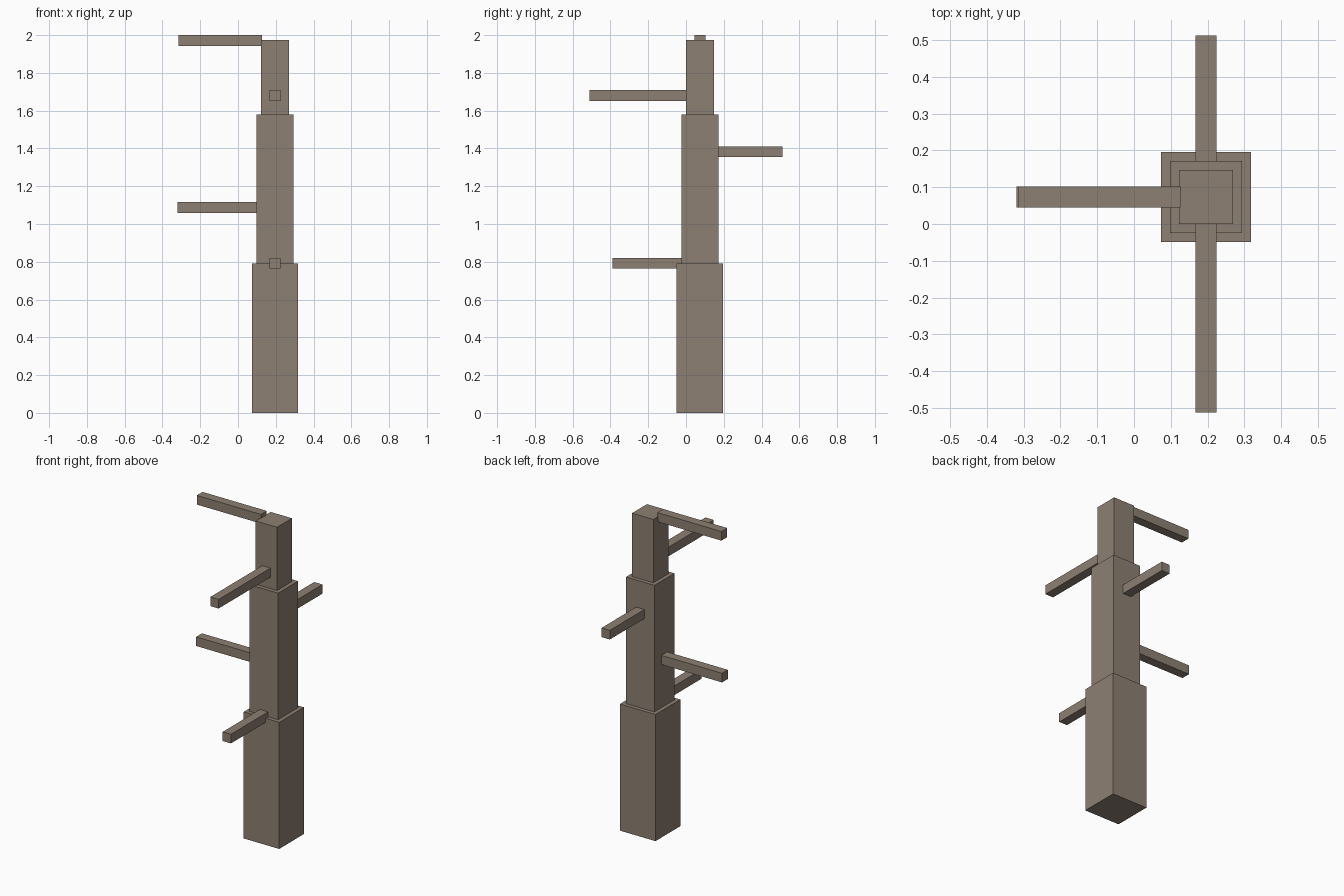
import bpy

if "Cube" in bpy.data.objects:
    bpy.data.objects.remove(bpy.data.objects["Cube"])

bark = bpy.data.materials.new("bark")
bark.diffuse_color = (0.27, 0.215, 0.17, 1)
bark.use_nodes = True
bark.node_tree.nodes["Principled BSDF"].inputs["Base Color"].default_value = bark.diffuse_color

CX, CY = 0.196, 0.0735   # trunk axis
T = 0.0285               # branch half thickness


def box(name, lo, hi):
    bpy.ops.mesh.primitive_cube_add(size=1, location=[(a + b) / 2 for a, b in zip(lo, hi)])
    ob = bpy.context.object
    ob.name = name
    ob.scale = [b - a for a, b in zip(lo, hi)]
    bpy.ops.object.transform_apply(location=False, rotation=False, scale=True)
    ob.data.materials.append(bark)


# Stepped trunk, narrowing upward
for name, h, z0, z1 in (("lower_trunk", 0.1225, 0, 0.79),
                        ("middle_trunk", 0.098, 0.79, 1.58),
                        ("upper_trunk", 0.0735, 1.58, 1.975)):
    box(name, (CX - h, CY - h, z0), (CX + h, CY + h, z1))

# Left branches: outer x, inner x, centre height
for name, x0, x1, z in (("top_left_branch", -0.316, 0.127, 1.9715),
                        ("lower_left_branch", -0.32, 0.103, 1.088)):
    box(name, (x0, CY - T, z - T), (x1, CY + T, z + T))

# Front and back branches: y range, centre height
for name, y0, y1, z in (("upper_front_branch", -0.512, 0.005, 1.68),
                        ("lower_front_branch", -0.39, -0.019, 0.792),
                        ("back_branch", 0.166, 0.512, 1.382)):
    box(name, (CX - T, y0, z - T), (CX + T, y1, z + T))
